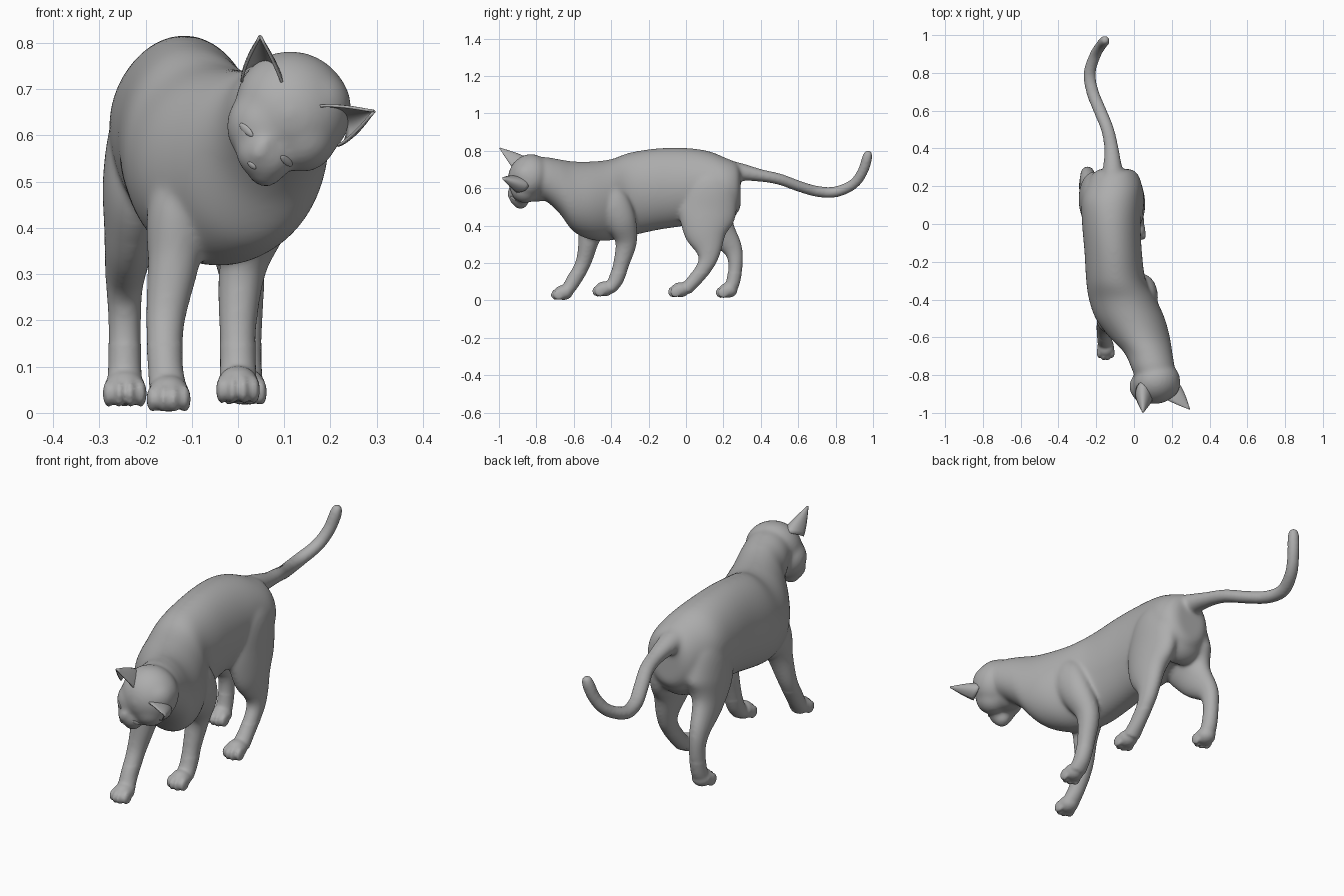
import bpy, bmesh, math
from mathutils import Vector, Matrix

fur = bpy.data.materials.new("grey_fur")
fur.diffuse_color = (0.42, 0.42, 0.42, 1)

# Head axes: side (ear to ear), face direction, crown direction
SIDE = Vector((0.82, 0.0, -0.57)).normalized()
FACE = Vector((-0.50, -0.53, -0.70))
FACE = (FACE - SIDE * FACE.dot(SIDE)).normalized()
CROWN = FACE.cross(SIDE)
HEAD = Matrix((SIDE, FACE, CROWN)).transposed()


def finish(bm, name):
    bmesh.ops.recalc_face_normals(bm, faces=bm.faces)
    me = bpy.data.meshes.new(name)
    bm.to_mesh(me)
    bm.free()
    me.materials.append(fur)
    ob = bpy.data.objects.new(name, me)
    bpy.context.collection.objects.link(ob)
    for p in me.polygons:
        p.use_smooth = True
    return ob


def spline(pts, steps=6):
    """Smooth interpolation through rows of numbers."""
    p = [pts[0]] + list(pts) + [pts[-1]]
    out = []
    for i in range(1, len(p) - 2):
        for k in range(steps):
            t = k / steps
            out.append([0.5 * (2 * b + (c - a) * t + (2 * a - 5 * b + 4 * c - d) * t * t
                               + (3 * b - a - 3 * c + d) * t ** 3)
                        for a, b, c, d in zip(p[i - 1], p[i], p[i + 1], p[i + 2])])
    return out + [list(pts[-1])]


def limb(bm, pts, axis=None, n=48):
    """Elliptical tube; each point is x, y, z, half width, half depth."""
    rows = spline(pts)
    rings = []
    for i, r in enumerate(rows):
        a, b = rows[max(i - 1, 0)], rows[min(i + 1, len(rows) - 1)]
        t = Vector(axis) if axis else (Vector(b[:3]) - Vector(a[:3])).normalized()
        u = Vector((1, 0, 0))
        u = (u - t * u.dot(t)).normalized()
        v = t.cross(u)
        c = Vector(r[:3])
        rings.append([bm.verts.new(c + u * r[3] * math.cos(q) + v * r[4] * math.sin(q))
                      for q in (2 * math.pi * k / n for k in range(n))])
    for A, B in zip(rings, rings[1:]):
        for k in range(n):
            bm.faces.new((A[k], A[(k + 1) % n], B[(k + 1) % n], B[k]))
    bm.faces.new(rings[0])
    bm.faces.new(rings[-1])


def blob(bm, loc, size, rot=Matrix.Identity(3)):
    m = Matrix.Translation(loc) @ rot.to_4x4() @ Matrix.Diagonal((*size, 1))
    bmesh.ops.create_uvsphere(bm, u_segments=32, v_segments=18, radius=1, matrix=m)


def paw(bm, x, y, z):
    blob(bm, (x, y, z + 0.002), (0.045, 0.050, 0.040))
    for k, dy in zip((-1.5, -0.5, 0.5, 1.5), (0.013, 0, 0, 0.013)):
        blob(bm, (x + k * 0.0235, y - 0.038 + dy, z - 0.010), (0.0125, 0.030, 0.030))


bm = bmesh.new()
# Trunk and neck
limb(bm, [(-0.10, 0.292, 0.60, 0.075, 0.10), (-0.10, 0.27, 0.60, 0.115, 0.135),
          (-0.105, 0.21, 0.605, 0.145, 0.158), (-0.12, 0.12, 0.618, 0.157, 0.18),
          (-0.12, 0, 0.608, 0.155, 0.207),
          (-0.11, -0.15, 0.595, 0.152, 0.218), (-0.095, -0.30, 0.567, 0.158, 0.223),
          (-0.06, -0.40, 0.538, 0.178, 0.217), (-0.02, -0.50, 0.533, 0.183, 0.210),
          (0.03, -0.60, 0.555, 0.160, 0.188), (0.075, -0.68, 0.612, 0.128, 0.143),
          (0.10, -0.76, 0.652, 0.115, 0.115), (0.115, -0.84, 0.66, 0.10, 0.10)], (0, -1, 0))
# Tail
limb(bm, [(-0.11, 0.20, 0.695, 0.075, 0.06), (-0.113, 0.29, 0.687, 0.053, 0.048),
          (-0.12, 0.40, 0.668, 0.039, 0.034), (-0.14, 0.50, 0.648, 0.035, 0.031),
          (-0.18, 0.60, 0.612, 0.035, 0.030), (-0.22, 0.70, 0.583, 0.034, 0.030),
          (-0.235, 0.80, 0.580, 0.033, 0.030), (-0.205, 0.895, 0.622, 0.031, 0.029),
          (-0.175, 0.945, 0.69, 0.029, 0.029), (-0.155, 0.970, 0.77, 0.028, 0.028),
          (-0.153, 0.974, 0.803, 0.016, 0.016)])
# Front legs
limb(bm, [(-0.09, -0.45, 0.62, 0.03, 0.05), (-0.125, -0.49, 0.45, 0.068, 0.085),
          (-0.14, -0.52, 0.32, 0.056, 0.056), (-0.157, -0.55, 0.20, 0.043, 0.042),
          (-0.157, -0.605, 0.10, 0.038, 0.039), (-0.15, -0.64, 0.045, 0.042, 0.033)])
limb(bm, [(0.06, -0.44, 0.63, 0.03, 0.05), (0.065, -0.40, 0.53, 0.06, 0.09),
          (0.055, -0.35, 0.43, 0.06, 0.082),
          (0.012, -0.32, 0.32, 0.052, 0.060), (0.0, -0.345, 0.20, 0.042, 0.044),
          (0.0, -0.375, 0.11, 0.039, 0.040), (0.0, -0.41, 0.06, 0.042, 0.033)])
# Hind legs with haunches
limb(bm, [(-0.17, 0.14, 0.73, 0.03, 0.05), (-0.195, 0.135, 0.63, 0.075, 0.12),
          (-0.215, 0.13, 0.50, 0.078, 0.148),
          (-0.232, 0.165, 0.39, 0.058, 0.10), (-0.245, 0.245, 0.285, 0.042, 0.056),
          (-0.245, 0.265, 0.20, 0.036, 0.040), (-0.245, 0.252, 0.10, 0.036, 0.037),
          (-0.245, 0.23, 0.055, 0.040, 0.035)])
limb(bm, [(-0.05, 0.14, 0.73, 0.03, 0.05), (-0.025, 0.135, 0.63, 0.07, 0.13),
          (-0.015, 0.115, 0.48, 0.070, 0.155),
          (0.0, 0.105, 0.37, 0.060, 0.122), (0.012, 0.120, 0.27, 0.045, 0.072),
          (0.016, 0.110, 0.20, 0.038, 0.047), (0.016, 0.055, 0.12, 0.035, 0.038),
          (0.015, 0.0, 0.06, 0.040, 0.035)])
# Rump between the haunches
blob(bm, (-0.105, 0.20, 0.53), (0.13, 0.085, 0.12))
for p in ((-0.15, -0.655, 0.04), (0.0, -0.435, 0.06), (-0.245, 0.225, 0.052), (0.015, -0.03, 0.055)):
    paw(bm, *p)
# Skull, cheeks, throat, muzzle and chin
blob(bm, (0.12, -0.84, 0.66), (0.128, 0.125, 0.108), HEAD)
blob(bm, (0.163, -0.845, 0.665), (0.082, 0.085, 0.082))
blob(bm, (0.062, -0.86, 0.62), (0.087, 0.085, 0.09))
blob(bm, (0.138, -0.86, 0.60), (0.078, 0.08, 0.08))
blob(bm, (0.10, -0.80, 0.605), (0.085, 0.10, 0.078))
blob(bm, (0.058, -0.89, 0.562), (0.066, 0.060, 0.058), HEAD)
blob(bm, (0.060, -0.885, 0.525), (0.040, 0.042, 0.037))
# Nose bridge
blob(bm, (0.052, -0.920, 0.573), (0.024, 0.042, 0.038), HEAD)
body = finish(bm, "cat_body")

# Fuse the parts into one soft skin
rm = body.modifiers.new("fuse", 'REMESH')
rm.mode = 'VOXEL'
rm.voxel_size = 0.007
rm.use_smooth_shade = True
sm = body.modifiers.new("soften", 'SMOOTH')
sm.factor = 0.5
sm.iterations = 6
bpy.context.view_layer.objects.active = body
body.select_set(True)
bpy.ops.object.modifier_apply(modifier="fuse")

# Extra softening where the limbs join the trunk and on the head
grp = body.vertex_groups.new(name="joints")
grp.add([v.index for v in body.data.vertices if v.co.z > 0.15], 1.0, 'REPLACE')
js = body.modifiers.new("soft_joints", 'SMOOTH')
js.factor = 0.5
js.iterations = 25
js.vertex_group = "joints"
for name in ("soften", "soft_joints"):
    bpy.ops.object.modifier_apply(modifier=name)
for p in body.data.polygons:
    p.use_smooth = True
bpy.context.view_layer.update()


# Ears: cupped triangles open to the front
def ear(name, inner, outer, tip, back):
    inner, outer, tip, back = map(Vector, (inner, outer, tip, back))
    bm = bmesh.new()
    rows, cols = 9, 15
    grid = []
    for i in range(rows):
        t = i / (rows - 1)
        w = max(1 - t ** 1.35, 0.03)
        row = []
        for j in range(cols):
            q = math.pi * j / (cols - 1)
            base = inner.lerp(outer, 0.5 - 0.5 * math.cos(q))
            mid = inner.lerp(outer, 0.5)
            row.append(bm.verts.new(mid.lerp(tip, t) + (base - mid) * w + back * math.sin(q) * w))
        grid.append(row)
    for A, B in zip(grid, grid[1:]):
        for j in range(cols - 1):
            bm.faces.new((A[j], A[j + 1], B[j + 1], B[j]))
    ob = finish(bm, name)
    so = ob.modifiers.new("thickness", 'SOLIDIFY')
    so.thickness = 0.006
    so.offset = 0


ear("right_ear", (0.102, -0.915, 0.69), (0.008, -0.905, 0.715), (0.048, -0.997, 0.813), (0.0, 0.075, 0.045))
ear("left_ear", (0.172, -0.93, 0.663), (0.215, -0.905, 0.578), (0.293, -0.982, 0.652), (0.035, 0.075, 0.005))


# Eyes and nose tip, set on the face surface
def face_detail(name, x, z, size):
    hit, loc, nor, _ = body.ray_cast(Vector((x, -2, z)), Vector((0, 1, 0)))
    if not hit:
        return
    s = (SIDE - nor * SIDE.dot(nor)).normalized()
    rot = Matrix((s, nor.cross(s), nor)).transposed()
    bm = bmesh.new()
    blob(bm, loc, size, rot)
    finish(bm, name)


face_detail("right_eye", 0.018, 0.612, (0.021, 0.008, 0.004))
face_detail("left_eye", 0.105, 0.545, (0.021, 0.008, 0.004))
face_detail("nose", 0.030, 0.535, (0.011, 0.007, 0.004))
